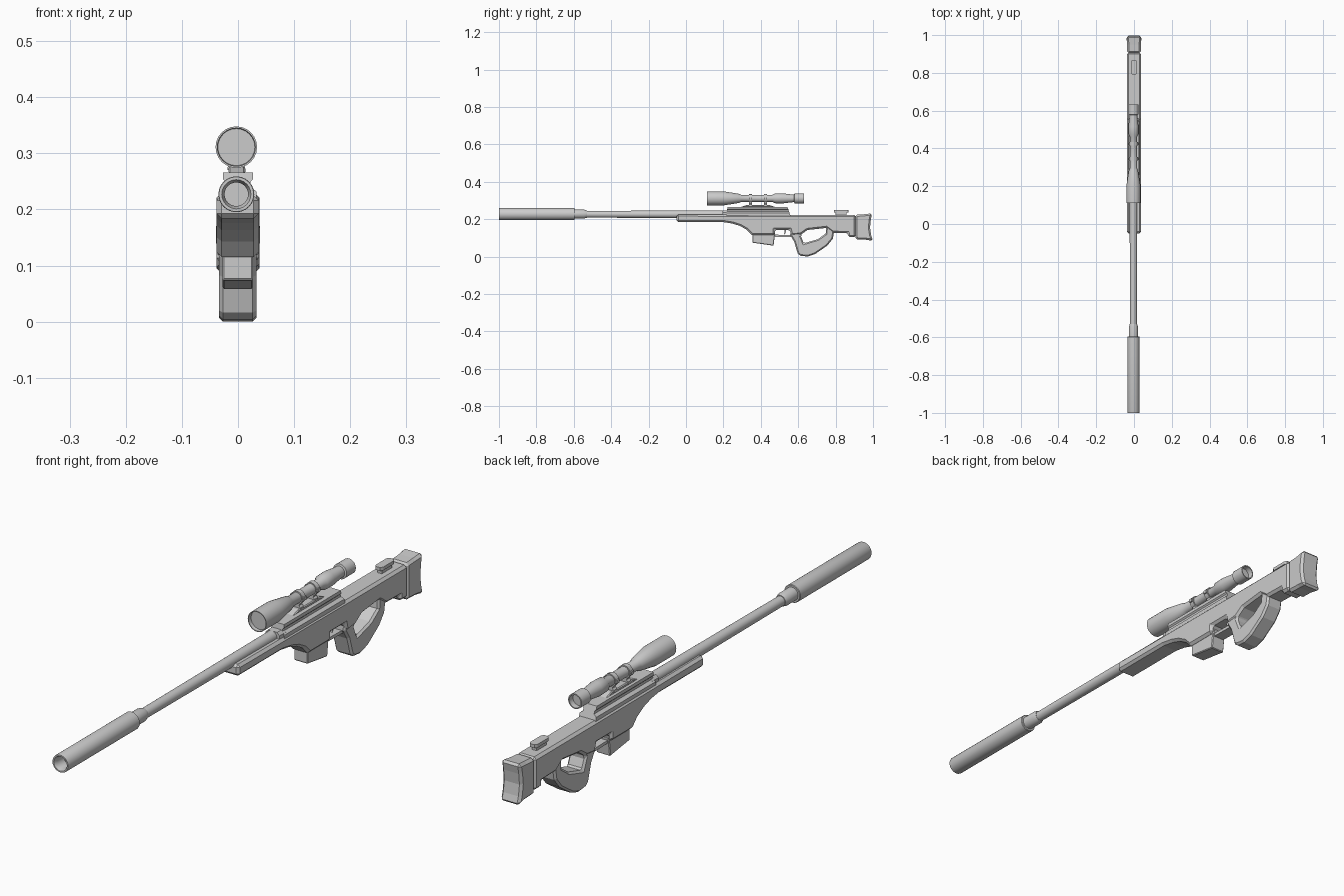
import bpy, bmesh, math
from mathutils import Vector

AXIS_X = -0.003   # barrel and scope sit a hair off centre


def finish(name, bm, smooth=False, bevel=0.0):
    bmesh.ops.recalc_face_normals(bm, faces=bm.faces)
    me = bpy.data.meshes.new(name)
    bm.to_mesh(me)
    bm.free()
    ob = bpy.data.objects.new(name, me)
    bpy.context.collection.objects.link(ob)
    if smooth:
        me.shade_smooth()
        me.set_sharp_from_angle(angle=math.radians(30))
    if bevel:
        m = ob.modifiers.new("chamfer", 'BEVEL')
        m.width = bevel
        m.segments = 1
        m.limit_method = 'ANGLE'
        m.angle_limit = math.radians(60)
    return ob


def prism(name, pts, a, b, axis='X', bevel=0.0):
    """Extrude a polygon from a to b: (y,z) along X, (x,z) along Y, (x,y) along Z."""
    place = {'X': lambda p, t: (t, p[0], p[1]),
             'Y': lambda p, t: (p[0], t, p[1]),
             'Z': lambda p, t: (p[0], p[1], t)}[axis]
    bm = bmesh.new()
    lo = [bm.verts.new(place(p, a)) for p in pts]
    hi = [bm.verts.new(place(p, b)) for p in pts]
    bm.faces.new(lo)
    bm.faces.new(hi)
    n = len(pts)
    for i in range(n):
        j = (i + 1) % n
        bm.faces.new((lo[i], lo[j], hi[j], hi[i]))
    return finish(name, bm, bevel=bevel)


def lathe(name, prof, z, sides=24):
    """Turn a list of (y, radius) around a line along Y; both ends are capped."""
    bm = bmesh.new()
    rings = []
    for y, r in prof:
        rings.append([bm.verts.new((AXIS_X + r * math.cos(t), y, z + r * math.sin(t)))
                      for t in (2 * math.pi * i / sides for i in range(sides))])
    for p, q in zip(rings, rings[1:]):
        for i in range(sides):
            j = (i + 1) % sides
            bm.faces.new((p[i], p[j], q[j], q[i]))
    bm.faces.new(rings[0])
    bm.faces.new(rings[-1])
    return finish(name, bm, smooth=True)


def mirrored(half):
    return half + [(-x, z) for x, z in reversed(half)]


# stock body with slim fore-end
prism("stock_body", [
    (-0.05, 0.225), (-0.05, 0.184), (0.20, 0.184), (0.25, 0.176), (0.29, 0.163),
    (0.325, 0.143), (0.352, 0.115), (0.475, 0.115), (0.475, 0.143), (0.555, 0.143),
    (0.563, 0.112), (0.615, 0.118), (0.65, 0.142), (0.75, 0.153), (0.785, 0.127),
    (0.866, 0.125), (0.866, 0.104), (0.908, 0.104), (0.908, 0.222), (0.56, 0.222)],
    -0.038, 0.037, bevel=0.009)

# grip looping back round the thumb hole
prism("grip", [
    (0.56, 0.155), (0.557, 0.115), (0.578, 0.08), (0.597, 0.016), (0.612, 0.004),
    (0.65, 0.0), (0.69, 0.013), (0.755, 0.058), (0.785, 0.095), (0.791, 0.13),
    (0.785, 0.17), (0.75, 0.17), (0.747, 0.123), (0.705, 0.093), (0.63, 0.071),
    (0.613, 0.112), (0.65, 0.16)],
    -0.034, 0.033, bevel=0.007)

# butt pad with concave rear
butt = prism("butt_pad", [
    (0.905, 0.223), (0.905, 0.092), (0.96, 0.09), (1.0, 0.084), (0.99, 0.115),
    (0.984, 0.155), (0.988, 0.195), (0.995, 0.231), (0.95, 0.226)],
    -0.036, 0.036, bevel=0.009)
for v in butt.data.vertices:
    if v.co.y > 0.97:
        v.co.x *= 1.08

# cheek rest on a short pedestal
prism("cheek_rest", [(-0.015, 0.80), (-0.009, 0.79), (0.009, 0.79), (0.015, 0.80),
                     (0.015, 0.86), (0.009, 0.869), (-0.009, 0.869), (-0.015, 0.86)],
      0.236, 0.248, 'Z')
prism("cheek_rest_base", [(0.80, 0.215), (0.857, 0.215), (0.857, 0.238), (0.80, 0.238)],
      -0.009, 0.009)

# magazine, trigger guard and trigger
prism("magazine", [(0.355, 0.13), (0.355, 0.074), (0.468, 0.058), (0.477, 0.13)],
      -0.028, 0.027, bevel=0.003)
prism("trigger_guard", [(0.468, 0.117), (0.468, 0.106), (0.565, 0.104), (0.575, 0.115)],
      -0.022, 0.021)
prism("trigger", [(0.525, 0.15), (0.537, 0.15), (0.534, 0.128), (0.524, 0.117), (0.527, 0.132)],
      -0.006, 0.006)

# stepped receiver, with its rear end sloped
receiver = prism("receiver", mirrored([(0.033, 0.215), (0.033, 0.232), (0.022, 0.240),
                                       (0.022, 0.249), (0.027, 0.254), (0.027, 0.266)]),
                 0.215, 0.56, 'Y')
for v in receiver.data.vertices:
    slope = (v.co.z - 0.215) * 0.35
    v.co.y += slope * 0.4 if v.co.y < 0.4 else -slope
prism("receiver_front", mirrored([(0.028, 0.215), (0.028, 0.236), (0.018, 0.246)]),
      0.195, 0.23, 'Y')

# rail under the scope
prism("scope_rail", [(0.29, 0.264), (0.325, 0.276), (0.445, 0.276), (0.478, 0.264)],
      -0.017, 0.013, bevel=0.003)

# barrel and suppressor, open at the muzzle
lathe("barrel", [(-0.54, 0.018), (-0.1, 0.0195), (0.22, 0.0205)], 0.226)
lathe("barrel_collar", [(-0.60, 0.024), (-0.545, 0.024), (-0.53, 0.0195)], 0.227)
lathe("suppressor", [(-0.95, 0.021), (-0.985, 0.021), (-1.0, 0.026), (-1.0, 0.031),
                     (-0.997, 0.032), (-0.597, 0.032), (-0.595, 0.03)], 0.227)

# scope body with recessed lenses at both ends
lathe("scope", [(0.125, 0.033), (0.112, 0.034), (0.112, 0.037), (0.205, 0.037),
                (0.285, 0.024), (0.295, 0.019), (0.462, 0.019), (0.475, 0.026),
                (0.515, 0.027), (0.57, 0.0205), (0.578, 0.0205), (0.580, 0.027),
                (0.632, 0.027), (0.632, 0.023), (0.612, 0.022)], 0.311)

# scope rings, each on a post with a foot
for i, y in enumerate((0.345, 0.425)):
    lathe(f"scope_ring_{i}", [(y - 0.009, 0.0235), (y + 0.009, 0.0235)], 0.311, 12)
    prism(f"scope_post_{i}", [(AXIS_X + x, z) for x, z in mirrored(
        [(0.016, 0.270), (0.015, 0.278), (0.009, 0.284), (0.014, 0.300)])],
        y - 0.009, y + 0.009, 'Y')
    prism(f"ring_clamp_{i}", [(AXIS_X + x, z) for x, z in mirrored(
        [(0.027, 0.305), (0.027, 0.317)])], y - 0.007, y + 0.007, 'Y')
